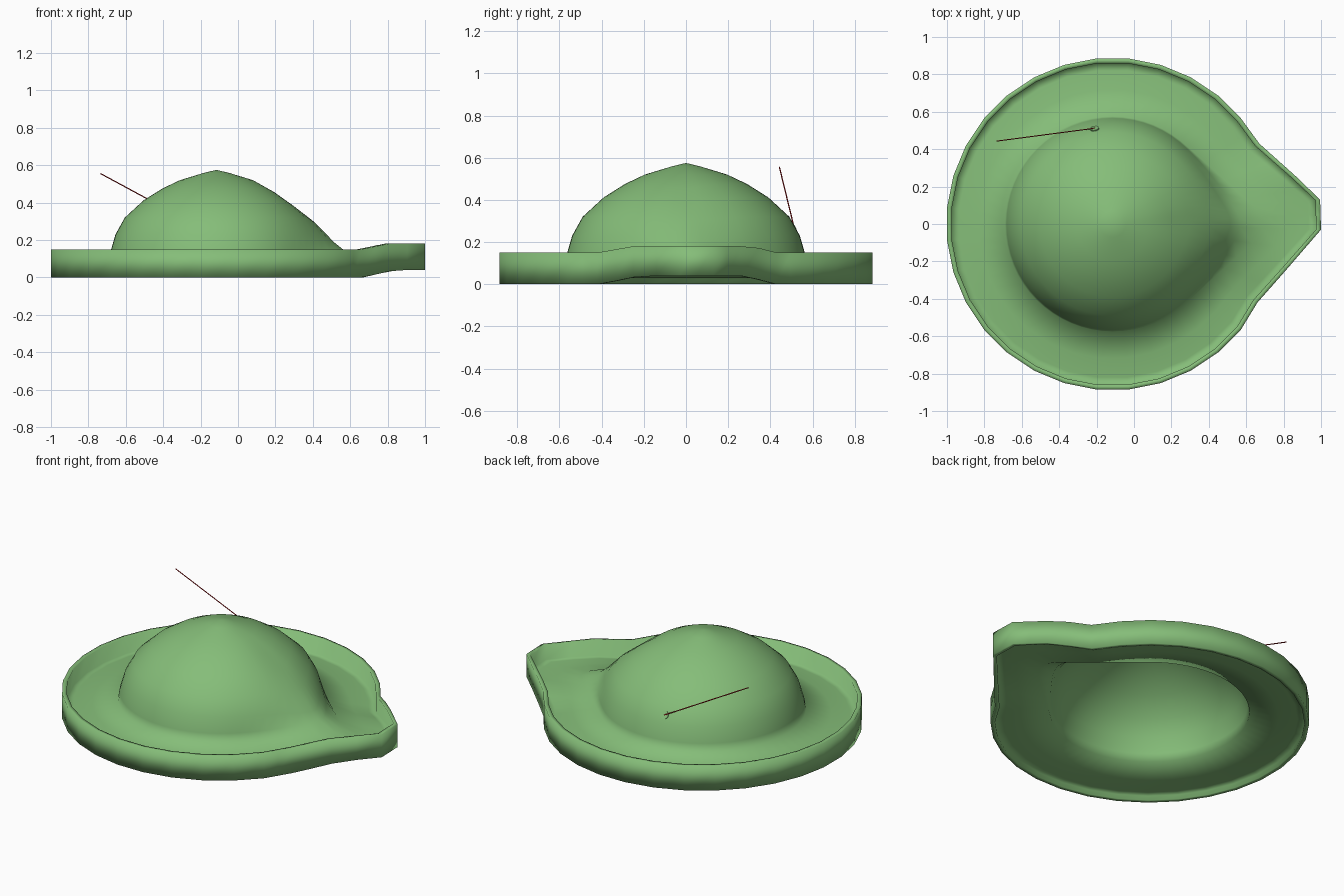
import bpy, bmesh, math
from mathutils import Vector

if "Cube" in bpy.data.objects:
    bpy.data.objects.remove(bpy.data.objects["Cube"])

def material(name, rgb):
    m = bpy.data.materials.new(name)
    m.diffuse_color = (*rgb, 1)
    m.use_nodes = True
    m.node_tree.nodes["Principled BSDF"].inputs["Base Color"].default_value = m.diffuse_color
    return m

green = material("leaf green", (0.235, 0.51, 0.19))
red = material("dark red", (0.42, 0.008, 0.01))
CX, SEG = -0.115, 32
WALL = 0.026

# outline of the tray: a 32-sided round with a pulled spout
spout = {-3: (0.66, -0.42), -2: (0.81, -0.25), -1: (1.0, -0.03),
         0: (0.995, 0.13), 1: (0.86, 0.26), 2: (0.67, 0.43)}
corners = []
for i in range(SEG):
    k = i if i < SEG // 2 else i - SEG
    a = (k + 0.5) * 2 * math.pi / SEG
    p = spout.get(k, (CX + 0.889 * math.cos(a), 0.889 * math.sin(a)))
    corners.append(Vector((p[0] - CX, p[1], 0)))
outline = []
for p, q in zip(corners, corners[1:] + corners[:1]):
    outline += [p, (p + q) / 2]

# dome profiles (radius, height): round side and the ridge towards the spout
round_side = [(0.575, 0.092), (0.566, 0.14), (0.54, 0.23), (0.49, 0.32),
              (0.39, 0.412), (0.29, 0.475), (0.195, 0.52), (0.07, 0.558)]
ridge_side = [(0.80, 0.10), (0.68, 0.147), (0.63, 0.187), (0.525, 0.295),
              (0.415, 0.38), (0.31, 0.455), (0.195, 0.52), (0.07, 0.558)]

def ridge_weight(a):
    """1 on the spout axis, falling off so the dome's foot runs straight to a point."""
    half = math.radians(44.5)
    t = max(abs(a) - math.radians(4), 0)
    if t >= half:
        return 0
    return (1 / math.cos(half - t) - 1) / (1 / math.cos(half) - 1)

def section(p):
    """Points of one radial slice: underside, round the rim, then over floor and dome."""
    d = p.normalized()
    x = p.x + CX
    r = p.length
    top = 0.15 + 0.03 * max(0, min(1, (x - 0.67) / 0.13))
    low = 0.04 * max(0, min(1, (x - 0.67) / 0.17))
    w = ridge_weight(math.atan2(p.y, p.x))
    ri = r - WALL
    dome = [(u[0] + (v[0] - u[0]) * w, u[1] + (v[1] - u[1]) * w)
            for u, v in zip(round_side, ridge_side)]
    rb = dome[0][0]
    floor = [(ri, 0.05 + low), (ri - 0.04, 0.052 + low * 0.9),
             (ri * 0.5 + rb * 0.5, 0.065 + low * 0.5)]
    upper = floor + dome
    under = [(max(q - (0.02 if n > 2 else 0), 0.03), z - 0.022) for n, (q, z) in enumerate(upper)]
    pts = under[::-1] + [(ri, low), (r, low), (r, top), (ri, top)] + upper
    return [Vector((CX, 0, z)) + d * q for q, z in pts]

# reamer tray: one continuous shell
bm = bmesh.new()
cols = [[bm.verts.new(v) for v in section(p)] for p in outline]
tip_in = bm.verts.new((CX, 0, 0.553))
tip = bm.verts.new((CX, 0, 0.575))
for c, n in zip(cols, cols[1:] + cols[:1]):
    for j in range(len(c) - 1):
        bm.faces.new((c[j], n[j], n[j + 1], c[j + 1]))
    bm.faces.new((c[-1], n[-1], tip))
    bm.faces.new((n[0], c[0], tip_in))
bmesh.ops.recalc_face_normals(bm, faces=bm.faces)
me = bpy.data.meshes.new("domed_tray")
bm.to_mesh(me)
bm.free()
tray = bpy.data.objects.new("domed_tray", me)
bpy.context.collection.objects.link(tray)
me.materials.append(green)
me.shade_smooth()

# thin needle leaving the dome
start, end = Vector((-0.21, 0.512, 0.272)), Vector((-0.735, 0.443, 0.555))
axis = end - start
bpy.ops.mesh.primitive_cylinder_add(vertices=6, radius=0.003, depth=axis.length,
    location=(start + end) / 2, rotation=axis.to_track_quat('Z', 'Y').to_euler())
needle = bpy.context.object
needle.name = "needle"
needle.data.materials.append(red)

# small button at the needle's foot, lying on the dome
normal = Vector((-0.16, 0.85, 0.5))
bpy.ops.mesh.primitive_cylinder_add(vertices=12, radius=0.024, depth=0.012,
    location=start - Vector((0, 0.004, 0)), rotation=normal.to_track_quat('Z', 'Y').to_euler())
button = bpy.context.object
button.name = "needle_button"
button.data.materials.append(green)
bpy.ops.object.shade_smooth_by_angle(angle=math.radians(60))
